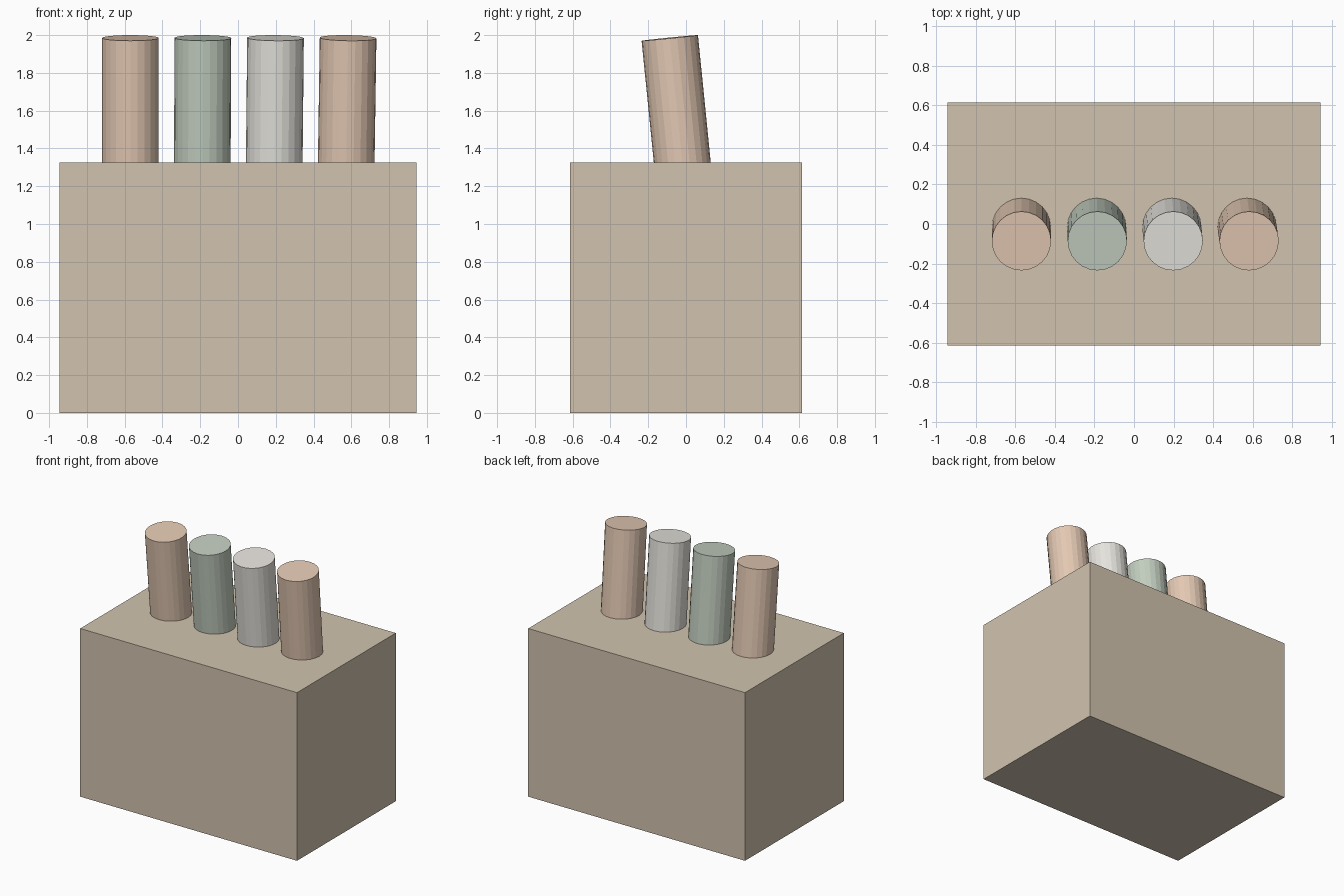
import bpy
from math import cos
from mathutils import Matrix, Vector

if "Cube" in bpy.data.objects:
    bpy.data.objects.remove(bpy.data.objects["Cube"])


def paint(obj, name, rgb):
    mat = bpy.data.materials.get(name) or bpy.data.materials.new(name)
    mat.diffuse_color = (*rgb, 1)
    mat.use_nodes = True
    mat.node_tree.nodes["Principled BSDF"].inputs["Base Color"].default_value = mat.diffuse_color
    obj.data.materials.append(mat)


# Solid block
W, D, H = 1.89, 1.23, 1.325
bpy.ops.mesh.primitive_cube_add(size=1, location=(0, 0, H / 2))
block = bpy.context.object
block.name = "block"
block.scale = (W, D, H)
bpy.ops.object.transform_apply(location=False, rotation=False, scale=True)
paint(block, "tan", (0.64, 0.55, 0.43))

# Row of rods leaning forward, each slightly more sideways than the last
CLAY, SAGE, CREAM = (0.77, 0.58, 0.45), (0.54, 0.61, 0.52), (0.79, 0.77, 0.72)
RADIUS, LENGTH, LEAN, SPACING = 0.15, 1.72, 0.1, 0.38
rods = [("clay", CLAY), ("sage", SAGE), ("cream", CREAM), ("clay", CLAY)]
for i, (colour, rgb) in enumerate(rods):
    bpy.ops.mesh.primitive_cylinder_add(
        vertices=24, radius=RADIUS, depth=LENGTH,
        location=((i - 1.5) * SPACING, 0, 1.985 - LENGTH / 2 * cos(LEAN)),
        rotation=(LEAN, i * 0.005, 0))
    rod = bpy.context.object
    rod.name = f"rod_{i + 1}"
    paint(rod, colour, rgb)
